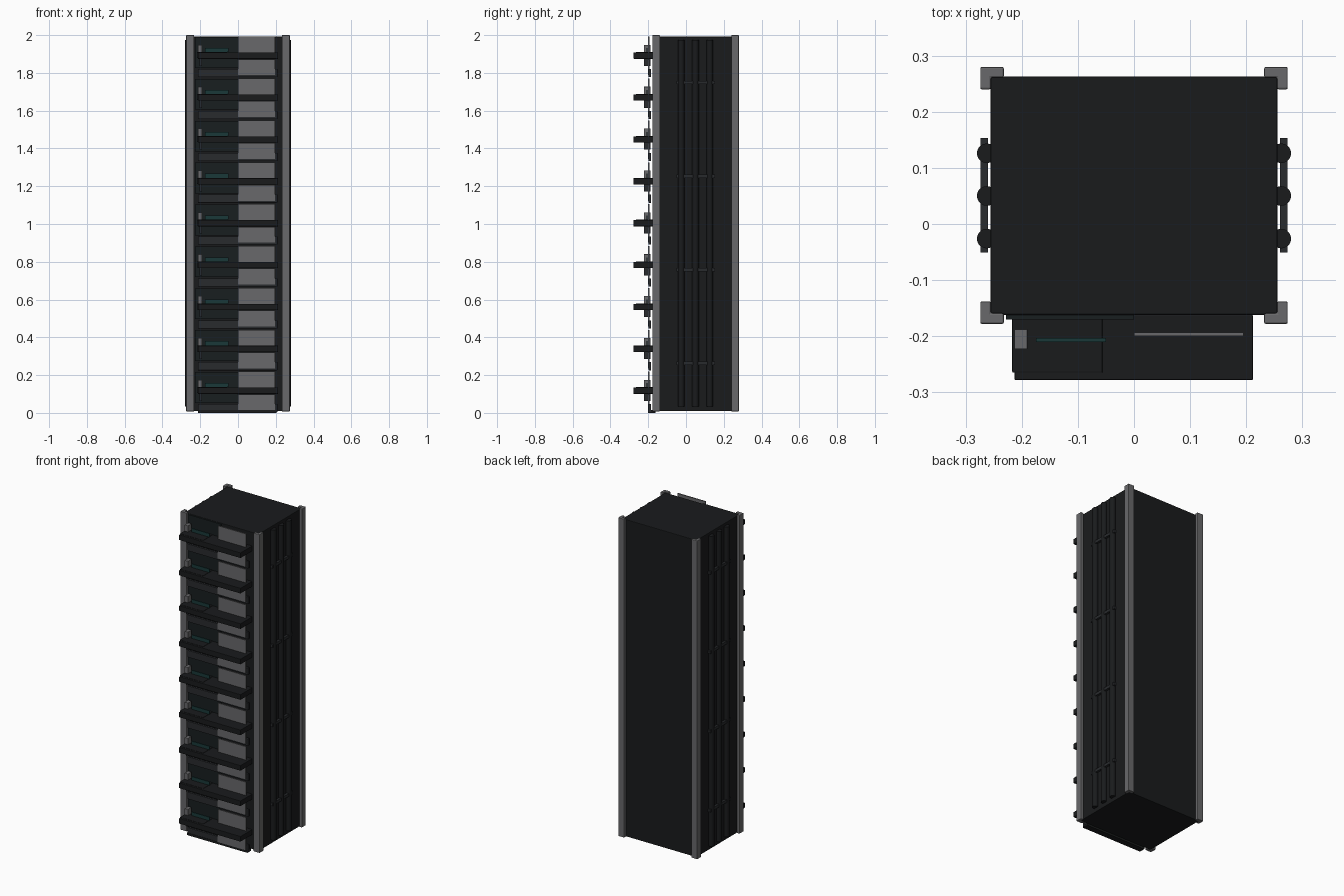
import bpy, bmesh, math

if "Cube" in bpy.data.objects:
    bpy.data.objects.remove(bpy.data.objects["Cube"])


def material(name, r, g, b):
    m = bpy.data.materials.new(name)
    m.diffuse_color = (r, g, b, 1)
    m.use_nodes = True
    m.node_tree.nodes["Principled BSDF"].inputs["Base Color"].default_value = m.diffuse_color
    return m


BLACK = material("black", 0.01, 0.011, 0.012)
DARK = material("dark_grey", 0.022, 0.024, 0.027)
GREY = material("mid_grey", 0.14, 0.14, 0.145)
SCREEN = material("screen_tint", 0.009, 0.013, 0.014)
TEAL = material("teal", 0.01, 0.04, 0.04)


def finish(name, bm, mat, bevel=0.0):
    bmesh.ops.recalc_face_normals(bm, faces=bm.faces)
    mesh = bpy.data.meshes.new(name)
    bm.to_mesh(mesh)
    bm.free()
    mesh.materials.append(mat)
    ob = bpy.data.objects.new(name, mesh)
    bpy.context.collection.objects.link(ob)
    if bevel:
        mod = ob.modifiers.new("edge_bevel", 'BEVEL')
        mod.width = bevel
        mod.segments = 2
    return ob


def box(name, x, y, z, mat, bevel=0.0):
    bm = bmesh.new()
    bmesh.ops.create_cube(bm, size=1)
    for v in bm.verts:
        v.co = [(a[0] + a[1]) / 2 + c * (a[1] - a[0]) for a, c in zip((x, y, z), v.co)]
    return finish(name, bm, mat, bevel)


def corner_post(name, sx, sy):
    # L-shaped angle wrapped around a cabinet corner
    prof = [(0.274, 0.229), (0.274, 0.189), (0.255, 0.189),
            (0.255, 0.210), (0.232, 0.210), (0.232, 0.229)]
    bm = bmesh.new()
    f = bm.faces.new([bm.verts.new((sx * px, 0.051 + sy * py, 0.008)) for px, py in prof])
    ext = bmesh.ops.extrude_face_region(bm, geom=[f])
    for v in ext["geom"]:
        if isinstance(v, bmesh.types.BMVert):
            v.co.z = 2.0
    finish(name, bm, GREY, 0.003)


def tube(name, x, y, z0, z1, r):
    bm = bmesh.new()
    bmesh.ops.create_cone(bm, cap_ends=True, segments=20, radius1=r, radius2=r, depth=z1 - z0)
    bmesh.ops.translate(bm, verts=bm.verts, vec=(x, y, (z0 + z1) / 2))
    ob = finish(name, bm, BLACK)
    for p in ob.data.polygons:
        p.use_smooth = len(p.vertices) == 4
    return ob


# Main cabinet
box("cabinet_body", (-0.256, 0.256), (-0.162, 0.263), (0.01, 1.992), BLACK, 0.003)
for sx in (-1, 1):
    for sy in (-1, 1):
        corner_post("corner_post", sx, sy)

# Cable runs and clamps on both sides
for s in (-1, 1):
    for y in (-0.026, 0.05, 0.126):
        tube("side_cable", s * 0.2625, y, 0.035, 1.975, 0.0175)
    for z in (0.262, 0.758, 1.253, 1.749):
        box("cable_clamp", sorted((s * 0.26, s * 0.274)), (-0.051, 0.153),
            (z - 0.009, z + 0.009), DARK)

# Front bottom sill
box("front_sill", (-0.212, 0.205), (-0.2, -0.162), (0.0, 0.014), BLACK)

# Nine stacked front units
for i in range(9):
    z = 0.118 + 0.2217 * i
    box("shelf", (-0.213, 0.212), (-0.278, -0.162), (z - 0.017, z + 0.016), BLACK, 0.002)
    box("shelf_tray", (-0.217, -0.056), (-0.265, -0.162), (z - 0.014, z + 0.018), BLACK, 0.002)
    box("screen", (-0.228, 0.0), (-0.17, -0.162), (z - 0.065, z + 0.098), SCREEN)
    box("latch", (-0.213, -0.19), (-0.223, -0.188), (z + 0.018, z + 0.057), GREY, 0.001)
    box("lower_latch", (-0.205, -0.19), (-0.223, -0.188), (z - 0.055, z - 0.017), DARK, 0.001)
    box("light_strip", (-0.175, -0.05), (-0.21, -0.203), (z + 0.018, z + 0.040), TEAL)
    box("lower_rail", (-0.212, 0.208), (-0.198, -0.184), (z - 0.114, z - 0.071), DARK, 0.001)
    box("upper_vent_panel", (0.0, 0.195), (-0.2, -0.193), (z + 0.016, z + 0.1), GREY)
    box("lower_vent_panel", (0.0, 0.195), (-0.202, -0.193), (z - 0.104, z - 0.02), GREY)
